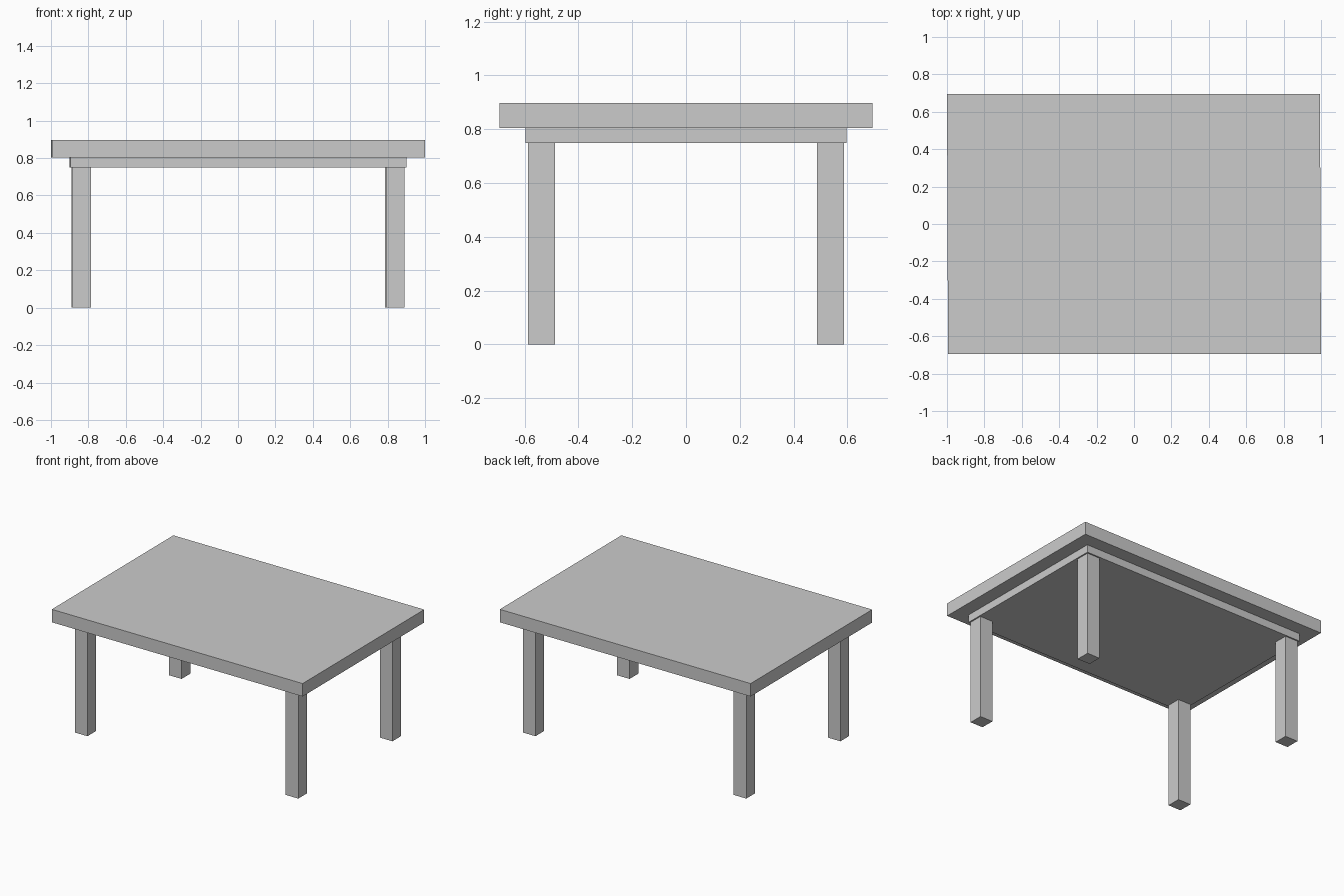
import bpy

if "Cube" in bpy.data.objects:
    bpy.data.objects.remove(bpy.data.objects["Cube"])


def box(name, x, y, z):
    """Axis-aligned box from (min, max) ranges."""
    lo, hi = zip(x, y, z)
    bpy.ops.mesh.primitive_cube_add(size=1)
    ob = bpy.context.object
    ob.name = name
    for v in ob.data.vertices:
        v.co = [lo[i] + (v.co[i] + 0.5) * (hi[i] - lo[i]) for i in range(3)]
        v.co.x -= 0.004 * v.co.y  # the model leans very slightly in plan
    return ob


# Top slab and the smaller solid slab under it
box("table_top", (-0.997, 0.997), (-0.694, 0.694), (0.804, 0.897))
box("under_slab", (-0.898, 0.898), (-0.597, 0.597), (0.749, 0.804))

# Four square legs, one per corner
for side, sx in (("left", -1), ("right", 1)):
    for end, sy in (("front", -1), ("back", 1)):
        box(f"{end}_{side}_leg",
            sorted((sx * 0.788, sx * 0.888)),
            sorted((sy * 0.488, sy * 0.587)),
            (0, 0.749))
